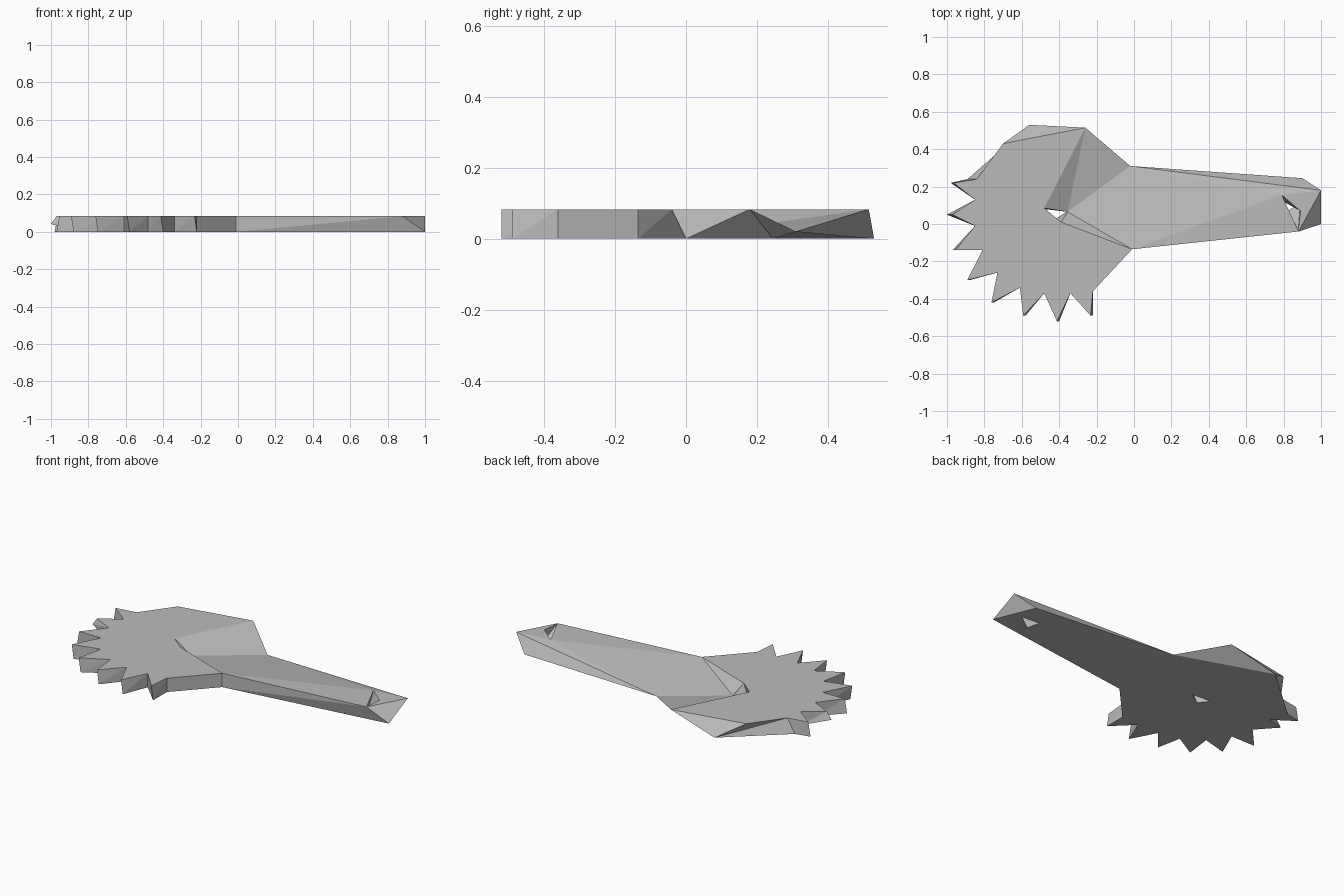
import bpy
import bmesh
from mathutils import Vector
from mathutils.geometry import delaunay_2d_cdt

THICK = 0.083
SAG = 0.02

cube = bpy.data.objects.get("Cube")
if cube:
    bpy.data.objects.remove(cube, do_unlink=True)


def point(pair, z):
    """Turn a plan position in hundredths into a 3D point."""
    return Vector((pair[0] / 100, pair[1] / 100, z))


def inside(p, ring):
    """Even-odd test of a plan point against a closed ring."""
    hit = False
    for a, b in zip(ring, ring[1:] + ring[:1]):
        if (a.y > p.y) != (b.y > p.y):
            if p.x < a.x + (b.x - a.x) * (p.y - a.y) / (b.y - a.y):
                hit = not hit
    return hit


def unique(ring):
    """Drop repeated neighbours in a ring."""
    return [p for i, p in enumerate(ring) if (p - ring[i - 1]).length > 0.0001]


def add_face(bm, corners):
    """Add a triangle unless two of its corners coincide."""
    a, b, c = corners
    if (b - a).cross(c - a).length > 0.0000001:
        bm.faces.new([bm.verts.new(p) for p in corners])


def add_cap(bm, outline, holes, creases):
    """Triangulate one broad side of the plate around its holes."""
    rings = [unique(r) for r in [outline] + holes]
    points, edges = [], []
    for ring in rings:
        base, count = len(points), len(ring)
        points += ring
        edges += [(base + i, base + (i + 1) % count) for i in range(count)]
    edges += [(points.index(a), points.index(b)) for a, b in creases]
    result = delaunay_2d_cdt([p.to_2d() for p in points], edges, [], 0, 0.00001)
    flat, tris, origin = result[0], result[2], result[3]
    for tri in tris:
        middle = sum((flat[i] for i in tri), Vector((0, 0))) / len(tri)
        if inside(middle, rings[0]) and not any(inside(middle, h) for h in rings[1:]):
            add_face(bm, [points[origin[i][0]] for i in tri])


def add_walls(bm, top, bottom):
    """Join matching upper and lower rings with triangles."""
    count = len(top)
    for i in range(count):
        j = (i + 1) % count
        add_face(bm, (top[i], bottom[i], top[j]))
        add_face(bm, (top[j], bottom[i], bottom[j]))


# Handle and rounded back of the head, with skewed upper and lower corners
neck_front = point((-1, -13.5), THICK)
neck_back = point((-2, 31), SAG)
head_corner = point((-26, 51.5), THICK)
head_low = point((-56, 53), 0)
top = [neck_front, point((88, -4), THICK), point((100, 18), THICK),
       neck_back, head_corner, point((-70, 43), THICK), point((-84, 24), THICK)]
bottom = [point((-1, -13.5), 0), point((100, 0), 0), point((90, 24.5), 0),
          neck_back, head_low, head_low, point((-89, 24), 0)]

# Teeth around the head: each tip followed by the valley after it
teeth = [((-98, 22), (-85, 13)), ((-100, 5), (-85, -1)),
         ((-97, -14), (-81, -14)), ((-88, -30), (-73, -26)),
         ((-75, -42), (-61, -34)), ((-58, -49), (-48, -37)),
         ((-40, -52), (-34, -37)), ((-22, -49), (-22, -36))]
for tip, valley in teeth:
    lean = Vector((0.015 if tip[0] < -96 else -0.012, 0, 0))
    top += [point(tip, THICK) + lean, point(valley, THICK)]
    bottom += [point(tip, 0), point(valley, 0)]
# The spike of the outermost tooth sits at mid height
spike = top.index(point((-85, 13), THICK)) + 1
top[spike] = point((-97, 5), THICK)
bottom[spike] = point((-100, 5), THICK / 2)

# Skewed three-sided holes through the head and the handle end
dip = point((-35.5, 6.5), SAG)
pivot_top = [point((-48, 8.5), THICK), dip, point((-39, 1), THICK)]
pivot_low = [point(p, 0) for p in ((-48, 8), (-35.5, 7), (-43, 2))]
hang_top = [point(p, THICK) for p in ((79, 15.5), (89, 7), (87.8, -3.5))]
hang_low = [point(p, 0) for p in ((78, 13), (89, 12), (80, 5))]

# Assemble the plate
bm = bmesh.new()
creases = [(pivot_top[0], head_corner), (dip, head_corner),
           (dip, neck_back), (dip, neck_front)]
add_cap(bm, top, [pivot_top, hang_top], creases)
add_cap(bm, bottom, [pivot_low, hang_low], [])
add_walls(bm, top, bottom)
add_walls(bm, pivot_top, pivot_low)
add_walls(bm, hang_top, hang_low)
bmesh.ops.remove_doubles(bm, verts=bm.verts[:], dist=0.0001)
bmesh.ops.recalc_face_normals(bm, faces=bm.faces[:])
mesh = bpy.data.meshes.new("toothed_lever")
bm.to_mesh(mesh)
bm.free()
lever = bpy.data.objects.new("toothed_lever", mesh)
bpy.context.collection.objects.link(lever)

# Plain grey metal
grey = bpy.data.materials.new("plain_grey")
grey.use_nodes = True
colour = (0.5, 0.5, 0.5, 1)
grey.diffuse_color = colour
grey.node_tree.nodes["Principled BSDF"].inputs["Base Color"].default_value = colour
mesh.materials.append(grey)
